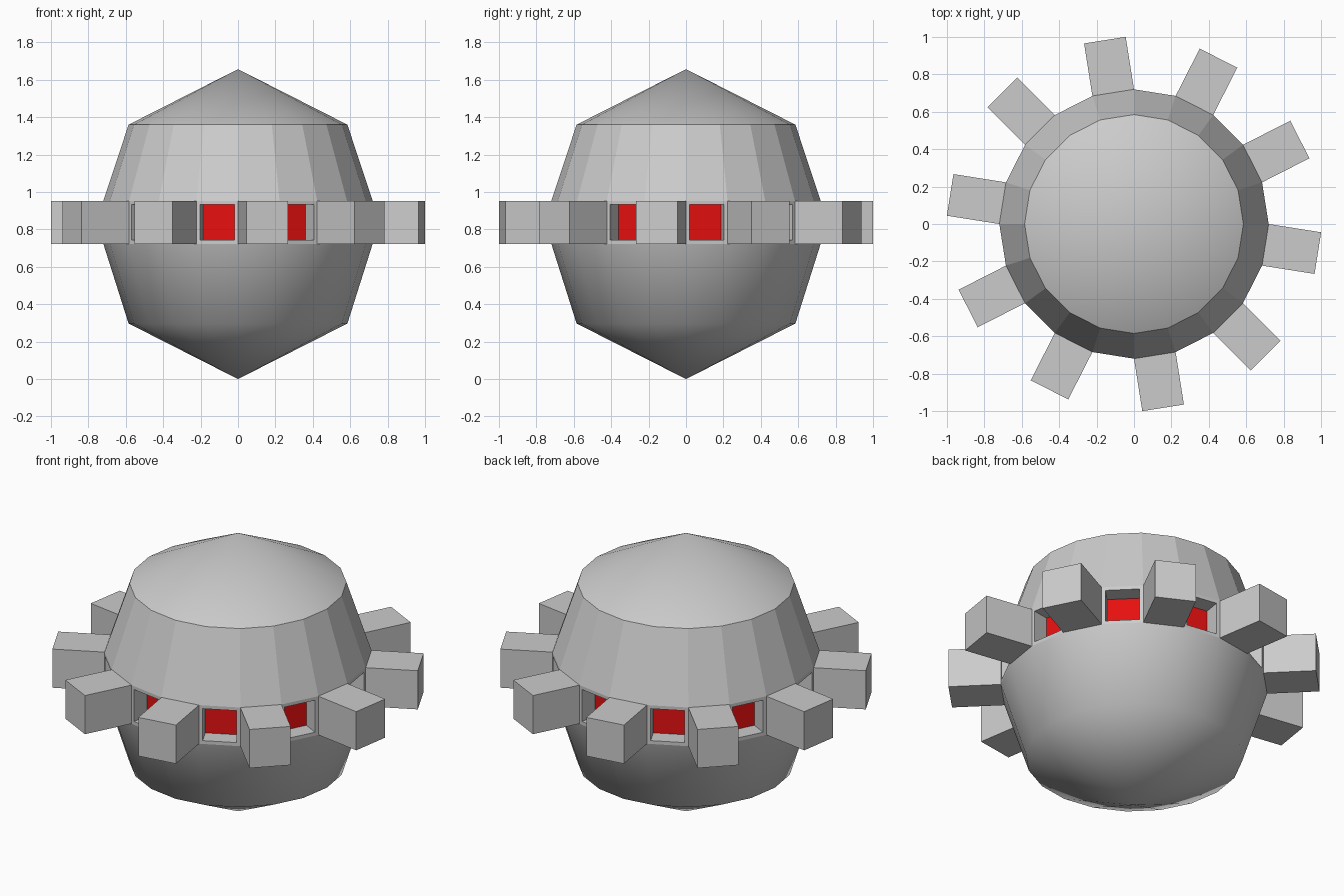
import bpy, bmesh
from math import sin, cos, radians

if "Cube" in bpy.data.objects:
    bpy.data.objects.remove(bpy.data.objects["Cube"])

SIDES = 20
STEP = 360 / SIDES
BLOCK_LEN, INSET, DEPTH = 0.284, 0.02, 0.10
RINGS = [(0.585, 0.297), (0.72, 0.723), (0.72, 0.953), (0.585, 1.36)]
BOTTOM, TOP = 0.0, 1.657


def new_object(name, mesh):
    obj = bpy.data.objects.new(name, mesh)
    bpy.context.collection.objects.link(obj)
    return obj


bm = bmesh.new()

# Faceted body: stacked 20-sided rings closed by two cones
rings = [[bm.verts.new((r * cos(radians(i * STEP)), r * sin(radians(i * STEP)), z))
          for i in range(SIDES)] for r, z in RINGS]
low, high = bm.verts.new((0, 0, BOTTOM)), bm.verts.new((0, 0, TOP))
belt = []
for i in range(SIDES):
    j = (i + 1) % SIDES
    bm.faces.new((low, rings[0][j], rings[0][i])).smooth = True
    bm.faces.new((high, rings[3][i], rings[3][j])).smooth = True
    for k in range(3):
        a, b = rings[k], rings[k + 1]
        f = bm.faces.new((a[i], a[j], b[j], b[i]))
        f.smooth = k == 0
        if k == 1:
            belt.append(f)
bm.normal_update()

# Belt: odd facets become protruding blocks
for f in bmesh.ops.extrude_discrete_faces(bm, faces=belt[1::2])["faces"]:
    n = f.normal.copy()
    if n.length < 0.5:
        f.normal_update()
        n = f.normal.copy()
    bmesh.ops.translate(bm, verts=f.verts[:], vec=n * BLOCK_LEN)

# Belt: even facets become recessed windows, with the back left open for a pane
panes = []
windows = belt[0::2]
bmesh.ops.inset_individual(bm, faces=windows, thickness=INSET, use_even_offset=True)
for f in bmesh.ops.extrude_discrete_faces(bm, faces=windows)["faces"]:
    f.normal_update()
    n = f.normal.copy()
    bmesh.ops.translate(bm, verts=f.verts[:], vec=-n * DEPTH)
    panes.append([v.co.copy() for v in f.verts])
    bm.faces.remove(f)

mesh = bpy.data.meshes.new("body")
bm.to_mesh(mesh)
bm.free()
new_object("body", mesh)

# Red window panes
red = bpy.data.materials.new("red")
red.diffuse_color = (0.8, 0.005, 0.005, 1)
red.use_nodes = True
red.node_tree.nodes["Principled BSDF"].inputs["Base Color"].default_value = red.diffuse_color
pane_mesh = bpy.data.meshes.new("window_panes")
pane_mesh.from_pydata([c for p in panes for c in p], [],
                      [tuple(range(4 * i, 4 * i + 4)) for i in range(len(panes))])
pane_mesh.materials.append(red)
new_object("window_panes", pane_mesh)
